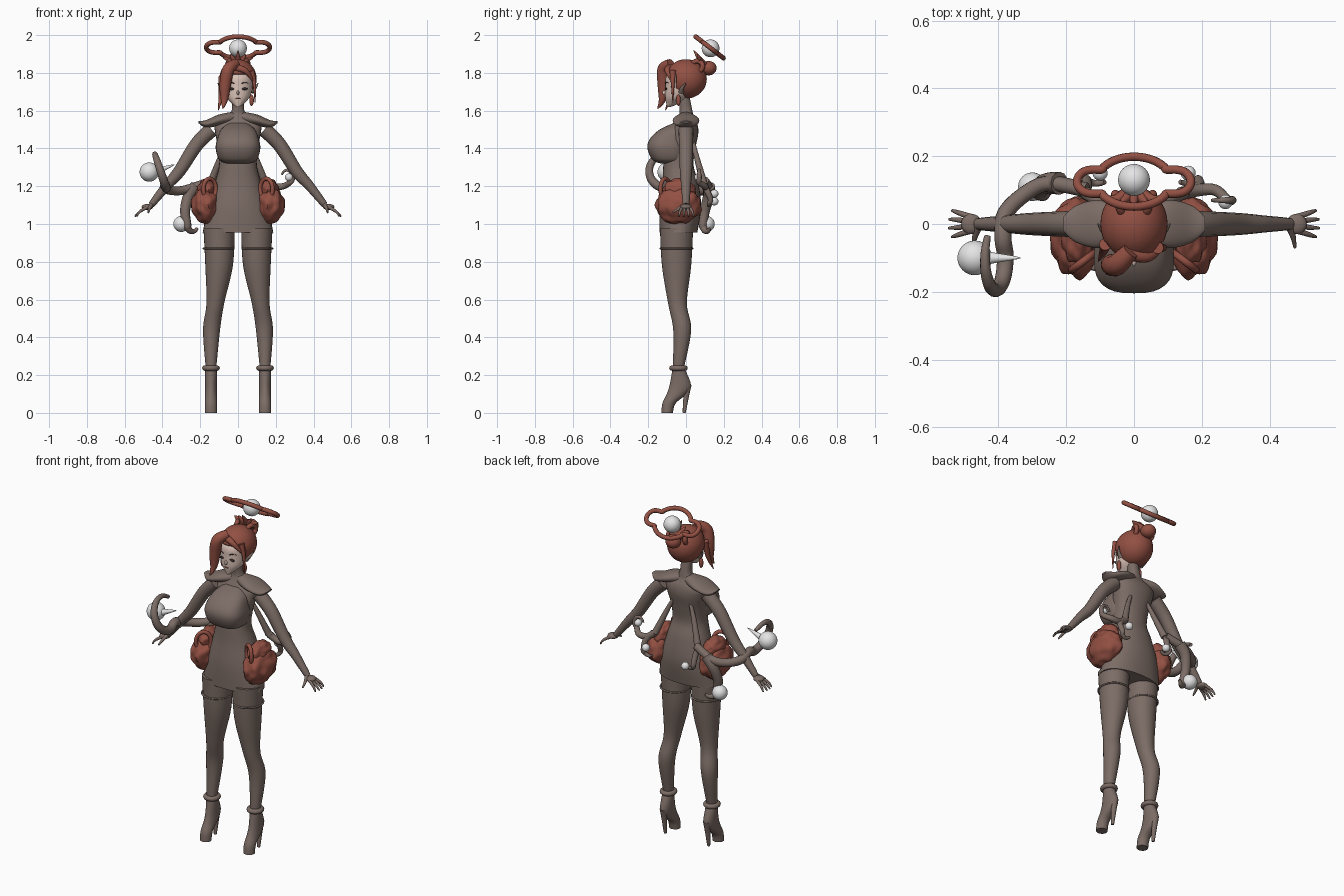
import bpy, bmesh, math
from mathutils import Vector, noise

cube = bpy.data.objects.get("Cube")
if cube:
    bpy.data.objects.remove(cube, do_unlink=True)


def material(name, rgb):
    m = bpy.data.materials.new(name)
    m.use_nodes = True
    m.diffuse_color = (*rgb, 1)
    m.node_tree.nodes["Principled BSDF"].inputs["Base Color"].default_value = (*rgb, 1)
    return m


BODY = material("taupe", (.2, .15, .13))
RED = material("rust red", (.29, .08, .056))
WHITE = material("pearl white", (.78, .78, .78))
SKIN = material("pale skin", (.7, .54, .47))
DARK = material("dark brown", (.04, .025, .025))


def spline(rows, closed=False, steps=6):
    """Smooth interpolation through rows of numbers."""
    count, out = len(rows), []

    def pick(index):
        return rows[index % count] if closed else rows[min(max(index, 0), count - 1)]

    for i in range(count if closed else count - 1):
        before, start, end, after = (pick(i + j) for j in (-1, 0, 1, 2))
        for step in range(steps):
            t = step / steps
            out.append([b + t / 2 * (c - a + t * (2 * a - 5 * b + 4 * c - d + t * (3 * (b - c) + d - a)))
                        for a, b, c, d in zip(before, start, end, after)])
    return out if closed else out + [list(rows[-1])]


def arc(center, across, up, start=0, end=math.tau, count=12):
    """Points on an oval arc spanned by two vectors."""
    angles = [start + (end - start) * i / count for i in range(count)]
    return [tuple(Vector(center) + Vector(across) * math.cos(a) + Vector(up) * math.sin(a)) for a in angles]


def finish(bm, name, mat):
    bmesh.ops.recalc_face_normals(bm, faces=bm.faces)
    mesh = bpy.data.meshes.new(name)
    bm.to_mesh(mesh)
    bm.free()
    mesh.materials.append(mat)
    ob = bpy.data.objects.new(name, mesh)
    bpy.context.collection.objects.link(ob)
    for other in bpy.context.selected_objects:
        other.select_set(False)
    ob.select_set(True)
    bpy.context.view_layer.objects.active = ob
    bpy.ops.object.shade_smooth_by_angle(angle=math.radians(50))
    return ob


def loft(name, rows, mat, along_x=False, power=2, sides=32, side=1):
    """Skin over ovals; each row is x, y, z and two radii."""
    bm, rings = bmesh.new(), []
    for x, y, z, wide, deep in spline(rows):
        ring = []
        for i in range(sides):
            c, s = math.cos(math.tau * i / sides), math.sin(math.tau * i / sides)
            a = wide * math.copysign(abs(c) ** (2 / power), c)
            b = deep * math.copysign(abs(s) ** (2 / power), s)
            point = (x, y + a, z + b) if along_x else (x + a, y + b, z)
            ring.append(bm.verts.new((point[0] * side, point[1], point[2])))
        rings.append(ring)
    for low, high in zip(rings, rings[1:]):
        for i in range(sides):
            j = (i + 1) % sides
            bm.faces.new((low[i], low[j], high[j], high[i]))
    bm.faces.new(rings[0])
    bm.faces.new(rings[-1])
    return finish(bm, name, mat)


def tube(name, path, thick, thin, mat, swell=0, side=1, closed=False):
    """Round tube that tapers from thick to thin, with an optional swelling midway."""
    curve = bpy.data.curves.new(name, "CURVE")
    curve.dimensions, curve.bevel_depth, curve.bevel_resolution, curve.use_fill_caps = "3D", 1, 4, True
    points = spline(path, closed)
    line = curve.splines.new("POLY")
    line.points.add(len(points) - 1)
    for i, (target, (x, y, z)) in enumerate(zip(line.points, points)):
        t = i / (len(points) - 1)
        target.co = (x * side, y, z, 1)
        target.radius = thick + (thin - thick) * t + swell * math.sin(math.pi * t)
    line.use_cyclic_u, line.use_smooth = closed, True
    curve.materials.append(mat)
    bpy.context.collection.objects.link(bpy.data.objects.new(name, curve))


def loop(name, center, across, up, radius, mat, side=1):
    tube(name, arc(center, across, up), radius, radius, mat, side=side, closed=True)


def ball(name, center, radii, mat, lump=0, side=1):
    bm = bmesh.new()
    bmesh.ops.create_icosphere(bm, subdivisions=4, radius=1)
    for v in bm.verts:
        swollen = v.co * (1 + lump * noise.noise(v.co * 2.3))
        x, y, z = (c + r * q for c, r, q in zip(center, radii, swollen))
        v.co = (x * side, y, z)
    return finish(bm, name, mat)


# Dress, neck and bust
loft("dress_and_neck", [(0, y, z, wide, deep) for z, y, wide, deep in (
    (.955, -.04, .187, .1), (1.09, -.03, .16, .11), (1.22, -.03, .122, .095), (1.31, -.04, .1, .08),
    (1.4, -.03, .105, .08), (1.48, -.01, .12, .075), (1.53, 0, .12, .06), (1.57, 0, .06, .04),
    (1.6, 0, .034, .034), (1.67, -.01, .03, .03))], BODY, power=2.2)
loft("bust", [(0, y, z, wide, wide * .88) for z, y, wide in (
    (1.32, -.08, .06), (1.34, -.09, .1), (1.4, -.1, .118), (1.45, -.095, .11),
    (1.5, -.06, .09), (1.535, -.02, .05))], BODY, power=2.7)

# Paired parts
for label, side in (("left", 1), ("right", -1)):
    loft(label + "_shoulder_flare", [(.02, 0, 1.565, .04, .03), (.1, 0, 1.55, .07, .03),
                                     (.17, 0, 1.53, .055, .02), (.21, 0, 1.54, .02, .005)],
         BODY, along_x=True, side=side)

    # Arm and hand
    tube(label + "_arm", [(.14, 0, 1.5), (.22, 0, 1.42), (.31, 0, 1.28), (.38, 0, 1.2), (.46, 0, 1.1)],
         .04, .017, BODY, swell=.004, side=side)
    ball(label + "_palm", (.48, 0, 1.09), (.03, .03, .016), BODY, side=side)
    for finger in range(4):
        spread = .04 - finger * .026
        reach = .55 - abs(spread) / 3
        tube(f"{label}_finger_{finger + 1}", [(.48, spread / 2, 1.09), (.52, spread * .85, 1.065),
                                              (reach, spread, 1.04)], .01, .004, BODY, side=side)
    tube(label + "_thumb", [(.46, -.01, 1.1), (.47, -.04, 1.08), (.475, -.07, 1.06)], .012, .004, BODY, side=side)

    # Leg, anklet and high-heeled shoe
    loft(label + "_leg", [(x, y, z, radius, radius * 1.06) for x, y, z, radius in (
        (.1, -.05, .98, .083), (.1, -.05, .78, .073), (.12, -.045, .58, .047),
        (.14, -.02, .44, .045), (.143, -.04, .24, .028))], BODY, side=side)
    loop(label + "_stocking_band", (.103, -.05, .87), (.08, 0, 0), (0, .085, 0), .005, BODY, side)
    loop(label + "_anklet", (.143, -.04, .237), (.033, 0, 0), (0, .035, 0), .014, BODY, side)
    loft(label + "_shoe", [(.143, y, z, .032, deep) for y, z, deep in (
        (-.04, .24, .03), (-.03, .15, .056), (-.05, .1, .052), (-.09, .05, .035), (-.1, 0, .03))], BODY, side=side)
    tube(label + "_heel", [(.143, .01, .15), (.143, 0, .08), (.143, -.01, 0)], .02, .008, BODY, side=side)

    # Hip pouch with its handle
    ball(label + "_pouch", (.172, -.04, 1.1), (.074, .118, .1), RED, lump=.16, side=side)
    ball(label + "_pouch_top", (.165, -.035, 1.18), (.05, .085, .06), RED, lump=.15, side=side)
    loop(label + "_pouch_handle", (.15, -.11, 1.185), (.033, -.025, 0), (0, 0, .055), .011, RED, side)

    # Ear, earring, eye and brow
    tube(label + "_ear", [(.07, -.025, 1.7), (.09, -.02, 1.72), (.106, 0, 1.745)], .016, .002, BODY, side=side)
    ball(label + "_earring", (.072, -.04, 1.655), (.012, .012, .03), RED, side=side)
    ball(label + "_eye", (.036, -.106, 1.715), (.016, .005, .007), DARK, side=side)
    tube(label + "_brow", [(.02, -.109, 1.744), (.036, -.104, 1.75), (.056, -.09, 1.745)],
         .003, .001, DARK, side=side)

    # Side coil of the bun and the strand down the back
    loop(label + "_bun_coil", (.045, .06, 1.835), (.01, .028, 0), (0, 0, .028), .013, RED, side)
    tube(label + "_back_strand", [(.05, .035, 1.45), (.09, .055, 1.36), (.14, .09, 1.23)],
         .008, .02, BODY, side=side)

# Face
loft("face", [(0, y, z, wide, deep) for z, y, wide, deep in (
    (1.62, -.09, .01, .01), (1.64, -.07, .034, .035), (1.675, -.05, .064, .06), (1.73, -.03, .078, .08),
    (1.78, -.02, .08, .085), (1.83, -.01, .05, .055))], SKIN)
ball("nose", (0, -.113, 1.695), (.007, .012, .012), SKIN)
ball("mouth", (0, -.108, 1.664), (.014, .005, .003), RED)

# Hair cap with an opening for the face
front, brow_line = -.052, 1.795
bm = bmesh.new()
bmesh.ops.create_uvsphere(bm, u_segments=40, v_segments=24, radius=1)
for v in bm.verts:
    v.co = (v.co.x * .099, v.co.y * .11, 1.768 + v.co.z * .104)
for point, normal in (((0, front, 0), (0, 1, 0)), ((0, 0, brow_line), (0, 0, 1))):
    bmesh.ops.bisect_plane(bm, geom=bm.verts[:] + bm.edges[:] + bm.faces[:], plane_co=point, plane_no=normal)
centers = {face: face.calc_center_median() for face in bm.faces}
opening = [face for face, c in centers.items() if c.y < front and c.z < brow_line]
bmesh.ops.delete(bm, geom=opening, context="FACES")
finish(bm, "hair_cap", RED).modifiers.new("thickness", "SOLIDIFY").thickness = .012

# Loose locks, bun and tuft
tube("forelock", [(-.01, -.08, 1.85), (-.05, -.12, 1.82), (-.067, -.12, 1.74), (-.072, -.125, 1.66),
                  (-.08, -.15, 1.61)], .025, .001, RED, swell=.018)
tube("right_side_lock", [(-.085, -.06, 1.78), (-.09, -.08, 1.68), (-.105, -.11, 1.6)], .018, .001, RED, swell=.003)
tube("left_side_lock", [(.07, -.07, 1.81), (.087, -.07, 1.74), (.09, -.07, 1.64)], .018, .001, RED)
tube("fringe", [(-.02, -.085, 1.83), (.04, -.098, 1.81), (.085, -.07, 1.75)], .02, .002, RED, swell=.004)
ball("bun", (0, .12, 1.825), (.042, .042, .038), RED)
for spike in range(5):
    x = (spike - 2) * .04
    tip = (x, .04 + abs(x) / 2, 1.92 - abs(x) / 2)
    tube(f"hair_tuft_{spike + 1}", [(x / 6, .095, 1.84), (x * .6, .075, 1.87), tip], .022, .001, RED, swell=.003)

# Tilted halo with a lobe on each side
halo, lobe_center, lobe_radius = [], .123, .045
for i in range(72):
    angle = math.tau * i / 72
    c, s = math.cos(angle), math.sin(angle)
    reach = 1 / math.hypot(c / .11, s / .093)
    inside = lobe_radius ** 2 - (lobe_center * s) ** 2
    if inside > 0:
        reach = max(reach, lobe_center * abs(c) + math.sqrt(inside))
    halo.append((reach * c, .125 + .79 * reach * s, 1.935 - .61 * reach * s))
tube("halo", halo, .0125, .0125, RED, closed=True)

# Branching tails, each ending in a hook
big_hook = arc((-.41, -.1, 1.28), (0, .095, 0), (-.03, 0, .09), -.9, -6, 9)
tube("right_main_tail", [(-.14, .1, 1.23), (-.25, .12, 1.19), (-.32, .09, 1.175), (-.38, .03, 1.185)] + big_hook,
     .022, .01, BODY, swell=.008)
low_hook = arc((-.24, .11, 1), (-.03, -.02, 0), (0, 0, .04), 0, -math.pi, 5)
tube("right_lower_tail", [(-.22, .12, 1.2), (-.26, .12, 1.15), (-.28, .1, 1.07)] + low_hook, .034, .008, BODY)
left_hook = arc((.26, .07, 1.25), (.03, 0, 0), (0, 0, .035), -1, 3.5, 7)
tube("left_main_tail", [(.14, .09, 1.23), (.19, .1, 1.2), (.24, .1, 1.2)] + left_hook, .02, .005, BODY)
for label, side, x in (("left", 1, .16), ("right", -1, .11)):
    hook = arc((x, .13, 1.13), (.03, 0, 0), (0, .01, .03), 0, -math.pi, 5)
    tube(label + "_small_tail", [(.15, .09, 1.23), (x + .03, .11, 1.18)] + hook, .018, .007, BODY, side=side)

# Pearls
for name, center, radius in (
        ("halo_pearl", (0, .13, 1.93), .047), ("right_main_pearl", (-.47, -.1, 1.275), .051),
        ("right_lower_pearl", (-.3, .11, 1), .042), ("right_small_pearl", (-.1, .15, 1.12), .022),
        ("left_small_pearl", (.16, .15, 1.16), .022), ("left_main_pearl", (.27, .065, 1.247), .021)):
    ball(name, center, (radius, radius, radius), WHITE)
tube("pearl_spike", [(-.43, -.1, 1.28), (-.335, -.1, 1.315)], .02, .001, WHITE)
